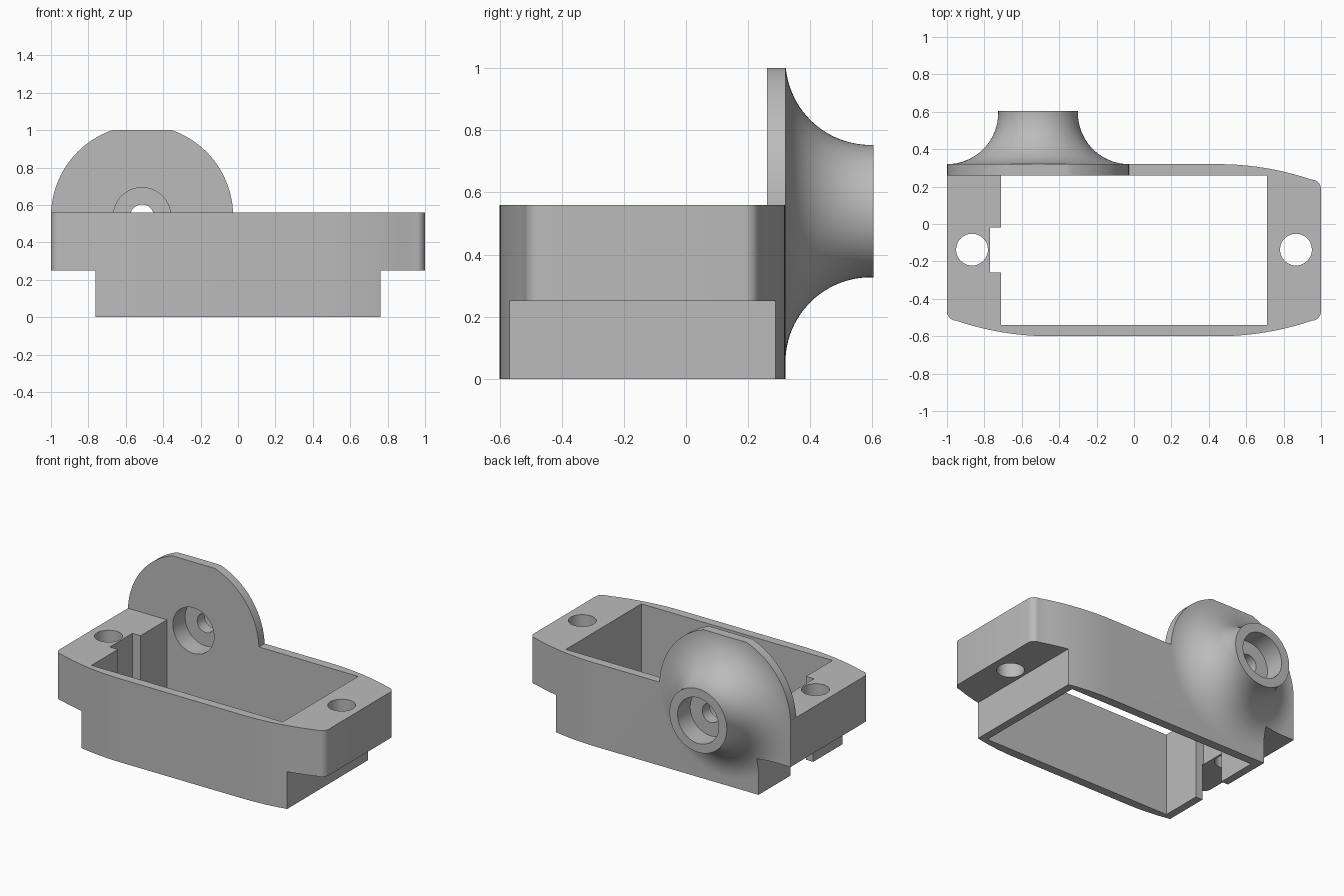
import bpy, bmesh
from math import sin, cos, pi, sqrt, radians
from mathutils import Vector

cube = bpy.data.objects.get("Cube")
if cube:
    bpy.data.objects.remove(cube, do_unlink=True)

grey = bpy.data.materials.new("plain grey")
grey.use_nodes = True
grey.diffuse_color = (0.5, 0.5, 0.5, 1)
grey.node_tree.nodes["Principled BSDF"].inputs["Base Color"].default_value = (0.5, 0.5, 0.5, 1)


def finish(name, bm):
    bmesh.ops.recalc_face_normals(bm, faces=bm.faces)
    mesh = bpy.data.meshes.new(name)
    bm.to_mesh(mesh)
    bm.free()
    mesh.materials.append(grey)
    ob = bpy.data.objects.new(name, mesh)
    bpy.context.collection.objects.link(ob)
    return ob


def prism(name, outline, z0, z1):
    bm = bmesh.new()
    face = bm.faces.new([bm.verts.new((x, y, z0)) for x, y in outline])
    ext = bmesh.ops.extrude_face_region(bm, geom=[face])
    bmesh.ops.translate(bm, vec=(0, 0, z1 - z0),
                        verts=[v for v in ext["geom"] if isinstance(v, bmesh.types.BMVert)])
    return finish(name, bm)


def box(name, x0, x1, y0, y1, z0, z1):
    return prism(name, [(x0, y0), (x1, y0), (x1, y1), (x0, y1)], z0, z1)


def lathe(name, profile, cx, cz, steps):
    """Turn a (radius, y) profile around an axis along y."""
    bm = bmesh.new()
    vs = [bm.verts.new((cx + r, y, cz)) for r, y in profile]
    es = [bm.edges.new(pair) for pair in zip(vs, vs[1:])]
    bmesh.ops.spin(bm, geom=vs + es, cent=(cx, 0, cz), axis=(0, 1, 0),
                   angle=2 * pi, steps=steps)
    bmesh.ops.remove_doubles(bm, verts=bm.verts, dist=1e-5)
    return finish(name, bm)


def combine(target, tool, operation):
    mod = target.modifiers.new(operation, "BOOLEAN")
    mod.operation, mod.solver, mod.object = operation, "EXACT", tool
    bpy.context.view_layer.objects.active = target
    bpy.ops.object.modifier_apply(modifier=mod.name)
    bpy.data.objects.remove(tool, do_unlink=True)


def bowed_end(side_y, sign):
    """Right half of a long side: gentle bow, then a rounded corner."""
    R, start, corner = 1.55, 0.45, 0.05
    pts = []
    for i in range(11):
        x = start + 0.5 * i / 10
        pts.append((x, side_y - sign * (R - sqrt(R * R - (x - start) ** 2))))
    x0, y0 = pts[-1]
    for i in range(1, 7):
        a = pi / 2 * i / 6
        pts.append((x0 + corner * sin(a), y0 - sign * corner * (1 - cos(a))))
    return pts


# Housing outline: bowed everywhere except the square back corner
front = bowed_end(-0.6, -1)
back = bowed_end(0.32, 1)
outline = [(-x, y) for x, y in reversed(front)] + front + back[::-1] + [(-1, 0.32)]
housing = prism("bracket_housing", outline, 0, 0.56)

# Open pocket and the side notch
combine(housing, box("pocket", -0.71, 0.71, -0.54, 0.26, -0.1, 0.7), "DIFFERENCE")
combine(housing, box("notch", -0.77, -0.6, -0.26, -0.02, -0.1, 0.7), "DIFFERENCE")

# Flared round boss on the back
cx, cz, rim, flare = -0.513, 0.54, 0.487, 0.274
arc = [(rim - flare * sin(pi / 2 * i / 24), 0.32 + flare * (1 - cos(pi / 2 * i / 24)))
       for i in range(25)]
boss = lathe("flared_boss", [(0, 0.26), (rim, 0.26)] + arc
             + [(rim - flare, 0.604), (0, 0.604)], cx, cz, 96)
combine(boss, box("boss_top_trim", -1.2, 0.2, 0, 1, 1, 1.3), "DIFFERENCE")
combine(housing, boss, "UNION")

# Counterbores from both sides with a small hole between
bore = [(0, 0.2), (0.153, 0.2), (0.153, 0.39), (0.063, 0.39),
        (0.063, 0.47), (0.153, 0.47), (0.153, 0.7), (0, 0.7)]
combine(housing, lathe("bore", bore, cx, cz, 64), "DIFFERENCE")

# Undercut flanges and their screw holes
for side in (-1, 1):
    x0, x1 = sorted((side * 0.763, side * 1.2))
    combine(housing, box("undercut", x0, x1, -0.8, 0.8, -0.1, 0.25), "DIFFERENCE")
    ring = [(side * 0.866 + 0.085 * cos(2 * pi * i / 48), -0.137 + 0.085 * sin(2 * pi * i / 48))
            for i in range(48)]
    combine(housing, prism("screw_hole", ring, 0.1, 0.7), "DIFFERENCE")

# Smooth shading with sharp edges kept
bpy.ops.object.select_all(action="DESELECT")
housing.select_set(True)
bpy.context.view_layer.objects.active = housing
bpy.ops.object.shade_smooth_by_angle(angle=radians(30))
